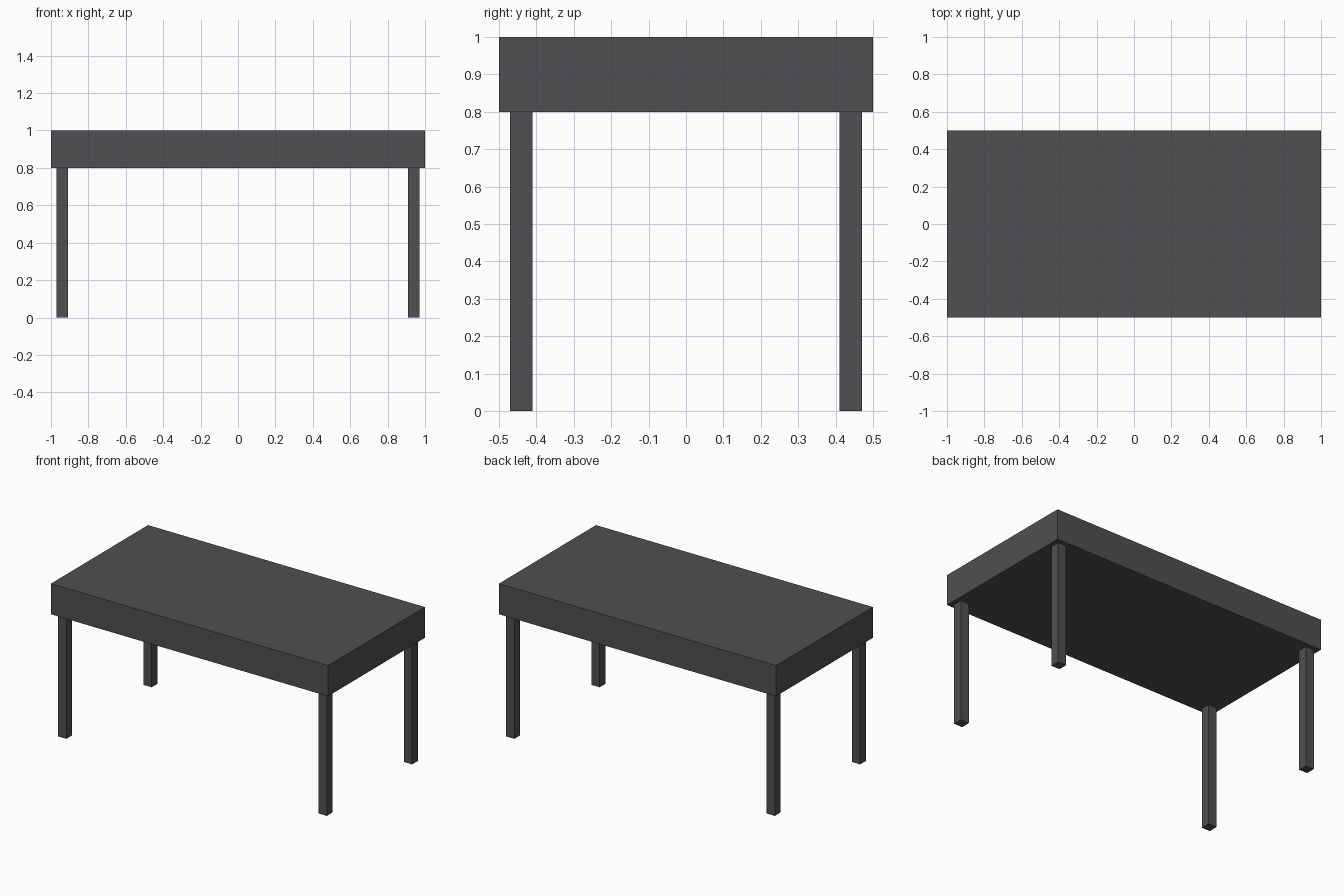
import bpy

if "Cube" in bpy.data.objects:
    bpy.data.objects.remove(bpy.data.objects["Cube"])

dark = bpy.data.materials.new("dark_grey")
dark.diffuse_color = (0.08, 0.08, 0.085, 1)
dark.use_nodes = True
dark.node_tree.nodes["Principled BSDF"].inputs["Base Color"].default_value = dark.diffuse_color


def box(name, centre, size):
    bpy.ops.mesh.primitive_cube_add(size=1, location=centre)
    obj = bpy.context.object
    obj.name = name
    obj.scale = size
    bpy.ops.object.transform_apply(location=False, rotation=False, scale=True)
    obj.data.materials.append(dark)
    return obj


# Thick slab top
box("table_top", (0, 0, 0.9), (2, 1, 0.2))

# Four square legs, set in slightly from the corners
for side, sx in (("left", -1), ("right", 1)):
    for end, sy in (("front", -1), ("back", 1)):
        box(f"{end}_{side}_leg", (sx * 0.94, sy * 0.44, 0.4), (0.06, 0.06, 0.8))
